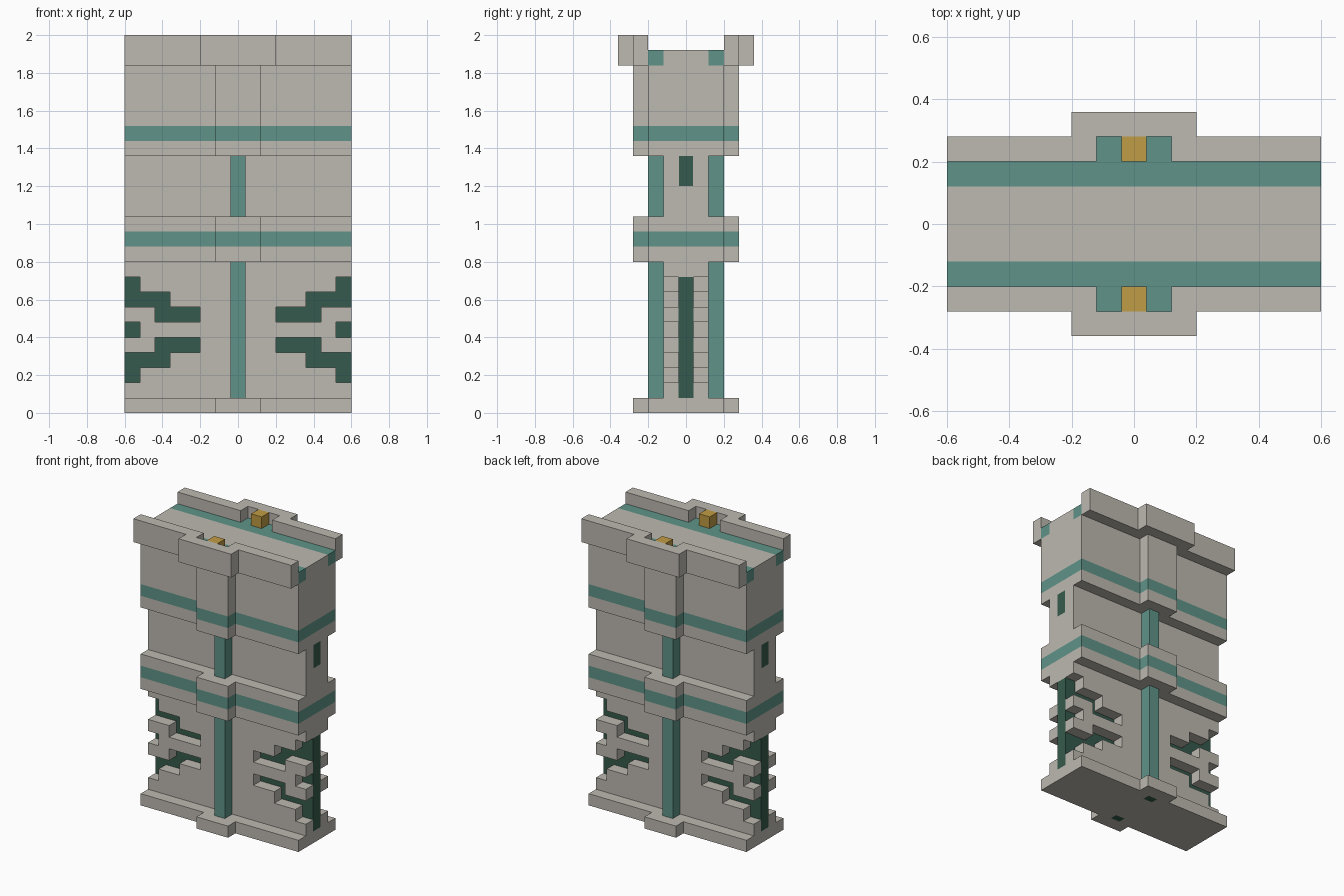
import bpy
import bmesh
from mathutils import Vector

cube = bpy.data.objects.get("Cube")
if cube:
    bpy.data.objects.remove(cube, do_unlink=True)


def material(name, rgb):
    m = bpy.data.materials.new(name)
    m.use_nodes = True
    m.diffuse_color = (*rgb, 1)
    for node in m.node_tree.nodes:
        if node.type == 'BSDF_PRINCIPLED':
            node.inputs["Base Color"].default_value = (*rgb, 1)
            node.inputs["Roughness"].default_value = 0.8
    return m


MATS = [material("pale_stone", (0.51, 0.485, 0.44)),
        material("teal", (0.115, 0.296, 0.246)),
        material("dark_green", (0.036, 0.102, 0.072)),
        material("gold", (0.527, 0.332, 0.058))]
STONE, TEAL, DARK, GOLD = range(4)
U = 0.08          # building module
HALF = 0.6        # half width


def finish(name, bm, rule):
    """Colour the faces by a rule on centre and normal, then make the object."""
    bmesh.ops.recalc_face_normals(bm, faces=bm.faces[:])
    bm.normal_update()
    for f in bm.faces:
        f.material_index = rule(f.calc_center_median(), f.normal)
    me = bpy.data.meshes.new(name)
    bm.to_mesh(me)
    bm.free()
    for m in MATS:
        me.materials.append(m)
    ob = bpy.data.objects.new(name, me)
    bpy.context.collection.objects.link(ob)
    return ob


def prism(name, outline, z0, z1, rule, cuts=()):
    """Extrude a plan outline upward, and split it at the (axis, position) cuts."""
    bm = bmesh.new()
    lower = [bm.verts.new((x, y, z0)) for x, y in outline]
    upper = [bm.verts.new((x, y, z1)) for x, y in outline]
    bm.faces.new(lower)
    bm.faces.new(upper)
    n = len(outline)
    for i in range(n):
        j = (i + 1) % n
        bm.faces.new((lower[i], lower[j], upper[j], upper[i]))
    for axis, pos in cuts:
        normal = Vector((0, 0, 0))
        normal[axis] = 1
        bmesh.ops.bisect_plane(bm, geom=bm.verts[:] + bm.edges[:] + bm.faces[:],
                               plane_co=normal * pos, plane_no=normal)
    return finish(name, bm, rule)


def rect(x0, x1, y0, y1):
    return [(x0, y0), (x1, y0), (x1, y1), (x0, y1)]


def plain(index):
    return lambda c, n: index


# Plan of the slabs: a long block with a central boss on front and back
half_plan = [(HALF, 0.2), (0.12, 0.2), (0.12, 0.28), (-0.12, 0.28), (-0.12, 0.2), (-HALF, 0.2)]
boss_plan = half_plan + [(-x, -y) for x, y in half_plan]

# Base with two dark spots underneath
prism("base", boss_plan, 0, U,
      lambda c, n: DARK if n.z < -0.5 and abs(c.x) < 0.03 and 0.135 < abs(c.y) < 0.185 else STONE,
      [(0, s * 0.035) for s in (-1, 1)] + [(1, s * y) for s in (-1, 1) for y in (0.135, 0.185)])

# Belt with its painted stripe
prism("belt", boss_plan, 0.8, 1.04,
      lambda c, n: TEAL if 0.88 < c.z < 0.96 and abs(n.z) < 0.5 else STONE,
      [(2, 0.88), (2, 0.96)])


# Upper block: stripe, and teal edging along the roof
def upper_rule(c, n):
    if abs(n.z) < 0.5 and 1.44 < c.z < 1.52:
        return TEAL
    if c.z > 1.84 and abs(c.y) > 0.12:
        return TEAL
    return STONE


prism("upper_block", boss_plan, 1.36, 1.92, upper_rule,
      [(2, 1.44), (2, 1.52), (2, 1.84), (1, 0.12), (1, -0.12)])

# Middle wall with a dark slot on each end
prism("middle_wall", rect(-HALF, HALF, -0.12, 0.12), 1.04, 1.36,
      lambda c, n: DARK if abs(n.x) > 0.5 and c.z > 1.2 and abs(c.y) < 0.035 else STONE,
      [(1, 0.037), (1, -0.037), (2, 1.2)])

# Dark core that shows through the carved lower wall
prism("lower_core", rect(-HALF, HALF, -0.04, 0.04), U, 0.8,
      lambda c, n: DARK if c.z < 0.72 else STONE, [(2, 0.72)])

# Carved ranges of |x|, by distance in rows from the middle row
CARVED = {0: (0.52, 0.6), 1: (0.2, 0.44), 2: (0.36, 0.6), 3: (0.52, 0.6)}


def carved_facing(name, side):
    bm = bmesh.new()
    verts = {}

    def corner(col, row):
        if (col, row) not in verts:
            verts[col, row] = bm.verts.new((-HALF + col * U, side * 0.04, U + row * U))
        return verts[col, row]

    for row in range(9):
        lo, hi = CARVED.get(abs(row - 4), (1, 1))
        for col in range(15):
            if not lo < abs((col - 7) * U) < hi:
                bm.faces.new((corner(col, row), corner(col + 1, row),
                              corner(col + 1, row + 1), corner(col, row + 1)))
    ext = bmesh.ops.extrude_face_region(bm, geom=bm.faces[:])
    moved = [g for g in ext["geom"] if isinstance(g, bmesh.types.BMVert)]
    bmesh.ops.translate(bm, verts=moved, vec=(0, side * U, 0))
    bmesh.ops.recalc_face_normals(bm, faces=bm.faces[:])
    bmesh.ops.dissolve_limit(bm, angle_limit=0.01, verts=bm.verts[:], edges=bm.edges[:])
    finish(name, bm, plain(STONE))


# Parts repeated on front and back
rim_plan = [(HALF, 0.2), (HALF, 0.28), (0.2, 0.28), (0.2, 0.36)]
rim_plan += [(-x, y) for x, y in reversed(rim_plan)]
rim_plan += [(-0.12, 0.2), (-0.12, 0.28), (0.12, 0.28), (0.12, 0.2)]
for label, s in (("front", -1), ("back", 1)):
    carved_facing(label + "_carved_facing", s)
    pillar = rect(-0.04, 0.04, s * 0.12, s * 0.2)
    prism(label + "_lower_pillar", pillar, U, 0.8, plain(TEAL))
    prism(label + "_middle_pillar", pillar, 1.04, 1.36, plain(TEAL))
    prism(label + "_rim", [(x, s * y) for x, y in rim_plan], 1.84, 2, plain(STONE))
    prism(label + "_gold_block", rect(-0.04, 0.04, s * 0.2, s * 0.28), 1.92, 2, plain(GOLD))
